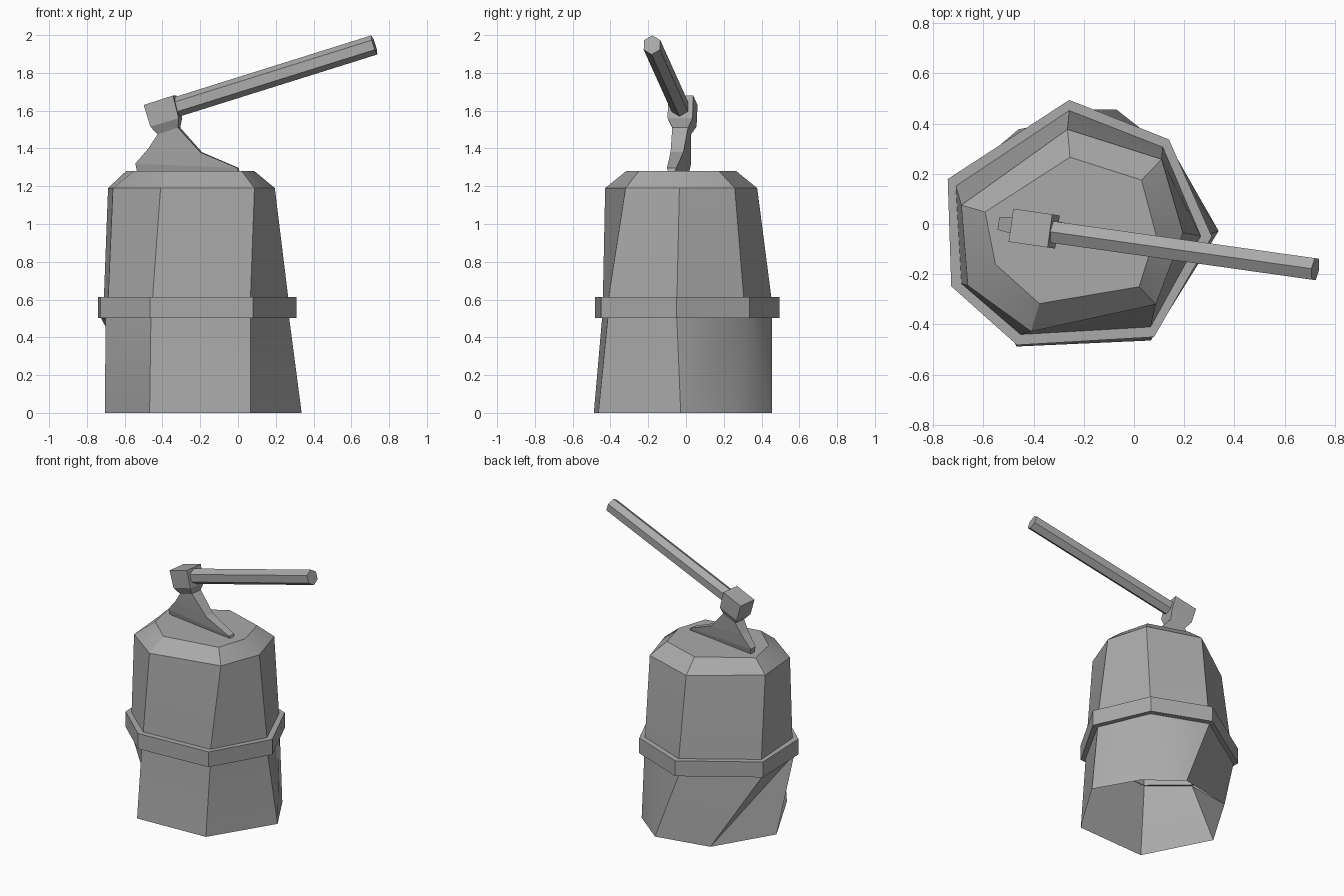
import bpy, bmesh, math
from mathutils import Vector, Matrix

if "Cube" in bpy.data.objects:
    bpy.data.objects.remove(bpy.data.objects["Cube"])

grey = bpy.data.materials.new("plain grey")
grey.diffuse_color = (0.4, 0.4, 0.4, 1)
grey.use_nodes = True
grey.node_tree.nodes["Principled BSDF"].inputs["Base Color"].default_value = grey.diffuse_color


def finish(name, bm, smooth=None):
    me = bpy.data.meshes.new(name)
    bm.to_mesh(me)
    bm.free()
    me.materials.append(grey)
    ob = bpy.data.objects.new(name, me)
    bpy.context.collection.objects.link(ob)
    if smooth:
        bpy.context.view_layer.objects.active = ob
        ob.select_set(True)
        bpy.ops.object.shade_smooth_by_angle(angle=math.radians(smooth))
        ob.select_set(False)
    return ob


def ring(bm, pts, z):
    return [bm.verts.new((x, y, z)) for x, y in pts]


def bridge(bm, low, high, split=None):
    """Join two loops; split maps a side to its diagonal."""
    n = len(low)
    for i in range(n):
        j = (i + 1) % n
        a, b, c, d = low[i], low[j], high[j], high[i]
        kind = (split or {}).get(i)
        if kind == "rise":        # diagonal low i -> high j
            bm.faces.new((a, b, c))
            bm.faces.new((a, c, d))
        elif kind == "fall":      # diagonal low j -> high i
            bm.faces.new((a, b, d))
            bm.faces.new((b, c, d))
        else:
            bm.faces.new((a, b, c, d))


# Irregular seven-sided outlines, counter-clockwise from the right corner
base = [(.337, -.028), (.17, .265), (-.07, .456), (-.46, .377),
        (-.705, -.03), (-.468, -.488), (.067, -.464)]
waist = [(.266, -.048), (.115, .306), (-.258, .452), (-.71, .151),
         (-.687, -.238), (-.452, -.44), (.066, -.41)]
shoulder = [(.195, -.035), (.11, .258), (-.265, .377), (-.688, .075),
            (-.662, -.245), (-.41, -.428), (.087, -.32)]
crown = [(.087, -.04), (.03, .175), (-.255, .266), (-.593, .048),
         (-.552, -.16), (-.377, -.317), (.02, -.25)]
hoop = [(.31, -.05), (.139, .337), (-.258, .494), (-.742, .179),
        (-.728, -.248), (-.466, -.482), (.08, -.45)]

# Stump: open underneath, tapered sides, bevelled top
bm = bmesh.new()
loops = [ring(bm, base, 0), ring(bm, [(x * 1.02, y * 1.01) for x, y in waist], .5),
         ring(bm, waist, .61), ring(bm, shoulder, 1.19), ring(bm, crown, 1.28)]
bridge(bm, loops[0], loops[1], {1: "fall", 3: "rise"})
for lo, hi in zip(loops[1:], loops[2:]):
    bridge(bm, lo, hi)
bm.faces.new(loops[-1])
finish("stump", bm, 30)

# Band around the stump
bm = bmesh.new()
tube = [ring(bm, waist, .503), ring(bm, hoop, .503),
        ring(bm, hoop, .614), ring(bm, waist, .614)]
for lo, hi in zip(tube, tube[1:]):
    bridge(bm, lo, hi)
finish("stump_band", bm)

# Axe handle: six-sided rod
start, end = Vector((-.34, -.03, 1.615)), Vector((.722, -.18, 1.948))
axis = (end - start).normalized()
side = Vector((0, 0, 1)).cross(axis).normalized()
frame = Matrix((axis, side, axis.cross(side))).transposed()
bm = bmesh.new()
ends = []
for p in (start, end):
    ends.append([bm.verts.new(p + frame @ Vector((0, .05 * math.cos(t), .053 * math.sin(t))))
                 for t in (math.radians(60 * k + 30) for k in range(6))])
bridge(bm, *ends)
bm.faces.new(ends[0][::-1])
bm.faces.new(ends[1])
finish("axe_handle", bm)

# Axe head: eye block, neck and flared blade, as rows of
# (back x, back z, front x, front z, half thickness)
rows = [(-.49, 1.63, -.335, 1.68, .066), (-.455, 1.515, -.305, 1.56, .066),
        (-.42, 1.475, -.312, 1.51, .042), (-.47, 1.40, -.195, 1.38, .034),
        (-.54, 1.32, 0, 1.297, .025), (-.53, 1.26, .01, 1.26, .012)]
bm = bmesh.new()
loops = []
for x0, z0, x1, z1, h in rows:
    loops.append([bm.verts.new((x + .14 * s * h, -.018 - .145 * (x + .4) + s * h, z))
                  for x, z, s in ((x0, z0, -1), (x1, z1, -1), (x1, z1, 1), (x0, z0, 1))])
for hi, lo in zip(loops, loops[1:]):
    bridge(bm, lo, hi)
bm.faces.new(loops[0])
bm.faces.new(loops[-1][::-1])
finish("axe_head", bm)
